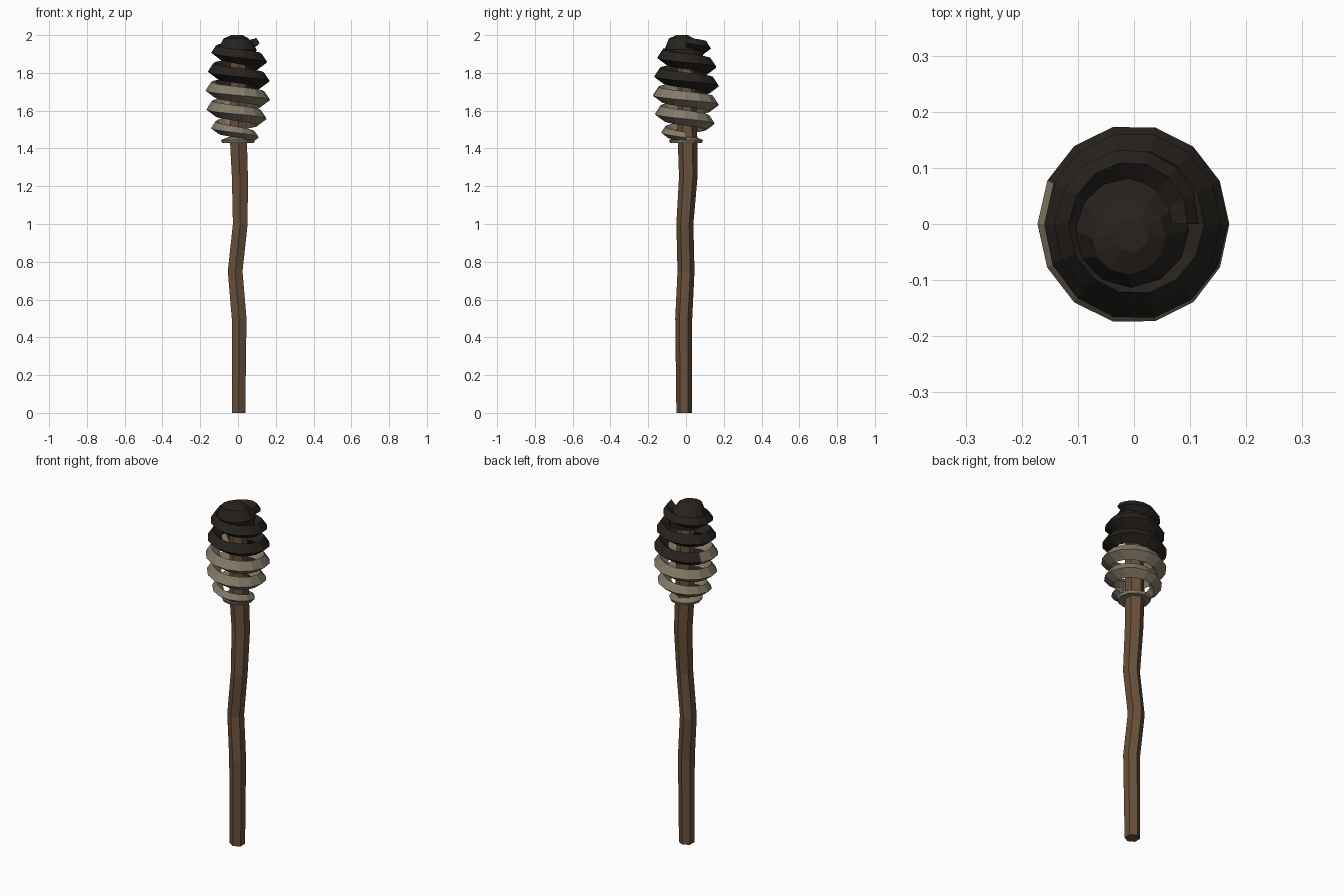
import bpy, bmesh
from math import cos, sin, pi, tau

if "Cube" in bpy.data.objects:
    bpy.data.objects.remove(bpy.data.objects["Cube"])


def material(name, rgb):
    m = bpy.data.materials.new(name)
    m.diffuse_color = (*rgb, 1)
    m.use_nodes = True
    m.node_tree.nodes["Principled BSDF"].inputs["Base Color"].default_value = m.diffuse_color
    return m


WOOD = material("wood", (0.14, 0.08, 0.043))
CLOTH = material("cloth", (0.23, 0.195, 0.14))
CHAR = material("charred_cloth", (0.02, 0.016, 0.013))


def loft(name, rings, mat, closed=False):
    """Skin a list of equal-sized vertex rings; cap the ends unless closed."""
    bm = bmesh.new()
    vs = [[bm.verts.new(p) for p in r] for r in rings]
    n = len(vs[0])
    pairs = list(zip(vs, vs[1:])) + ([(vs[-1], vs[0])] if closed else [])
    for a, b in pairs:
        for i in range(n):
            j = (i + 1) % n
            bm.faces.new((a[i], a[j], b[j], b[i]))
    if not closed:
        bm.faces.new(vs[0])
        bm.faces.new(vs[-1])
    bmesh.ops.recalc_face_normals(bm, faces=bm.faces)
    me = bpy.data.meshes.new(name)
    bm.to_mesh(me)
    bm.free()
    me.materials.append(mat)
    ob = bpy.data.objects.new(name, me)
    bpy.context.collection.objects.link(ob)
    return ob


def circle(x, y, z, r, n, start=0.0):
    return [(x + r * cos(start + tau * i / n), y + r * sin(start + tau * i / n), z)
            for i in range(n)]


# Crooked six-sided stick: x, y, z, radius
path = [(0.003, -0.01, 0, 0.041), (0.006, -0.012, 0.5, 0.045), (-0.015, 0, 0.75, 0.045),
        (0.012, -0.006, 1.0, 0.045), (0.01, 0.012, 1.25, 0.049), (0.002, 0.008, 1.45, 0.052),
        (0, 0, 1.92, 0.045)]
loft("stick", [circle(x, y, z, r, 6, pi / 2) for x, y, z, r in path], WOOD)

# Cloth wound in a clockwise rising spiral; outer radius at every half turn
RADII = [0.11, 0.143, 0.152, 0.168, 0.17, 0.172, 0.168, 0.16, 0.155, 0.142, 0.115]
SECTION = [(-0.03, 0.042), (0, -0.004), (-0.048, -0.04), (-0.075, 0.0)]
STEPS = 14


def wrap(name, first, last, mat):
    rings = []
    for k in range(first, last + 1):
        t = k / STEPS
        h = min(int(t * 2), len(RADII) - 2)
        f = t * 2 - h
        R = RADII[h] * (1 - f) + RADII[h + 1] * f
        z = 1.46 + 0.1 * t
        s = min(1, 0.6 + t * 0.4, 0.65 + (5 - t) * 0.4)
        a = -tau * t
        rings.append([((R + d * s) * cos(a), (R + d * s) * sin(a) * 1.04, z + e * s)
                      for d, e in SECTION])
    loft(name, rings, mat)


wrap("cloth_wrap", 0, 36, CLOTH)
wrap("charred_wrap", 36, 70, CHAR)

# Flat tie ring beneath the cloth
tie = [[(r * cos(a), r * sin(a), z) for r, z in
        ((0.045, 1.43), (0.085, 1.43), (0.09, 1.445), (0.05, 1.46))]
       for a in (tau * i / 12 for i in range(12))]
loft("tie_ring", tie, CLOTH, closed=True)

# Lumpy charred crown closing the top
crown = [circle(0, 0, 1.87, 0.09, 12), circle(-0.005, -0.01, 1.925, 0.103, 12),
         circle(-0.01, -0.025, 1.982, 0.066, 12), circle(-0.005, -0.02, 2.0, 0.03, 12)]
loft("charred_crown", crown, CHAR)
